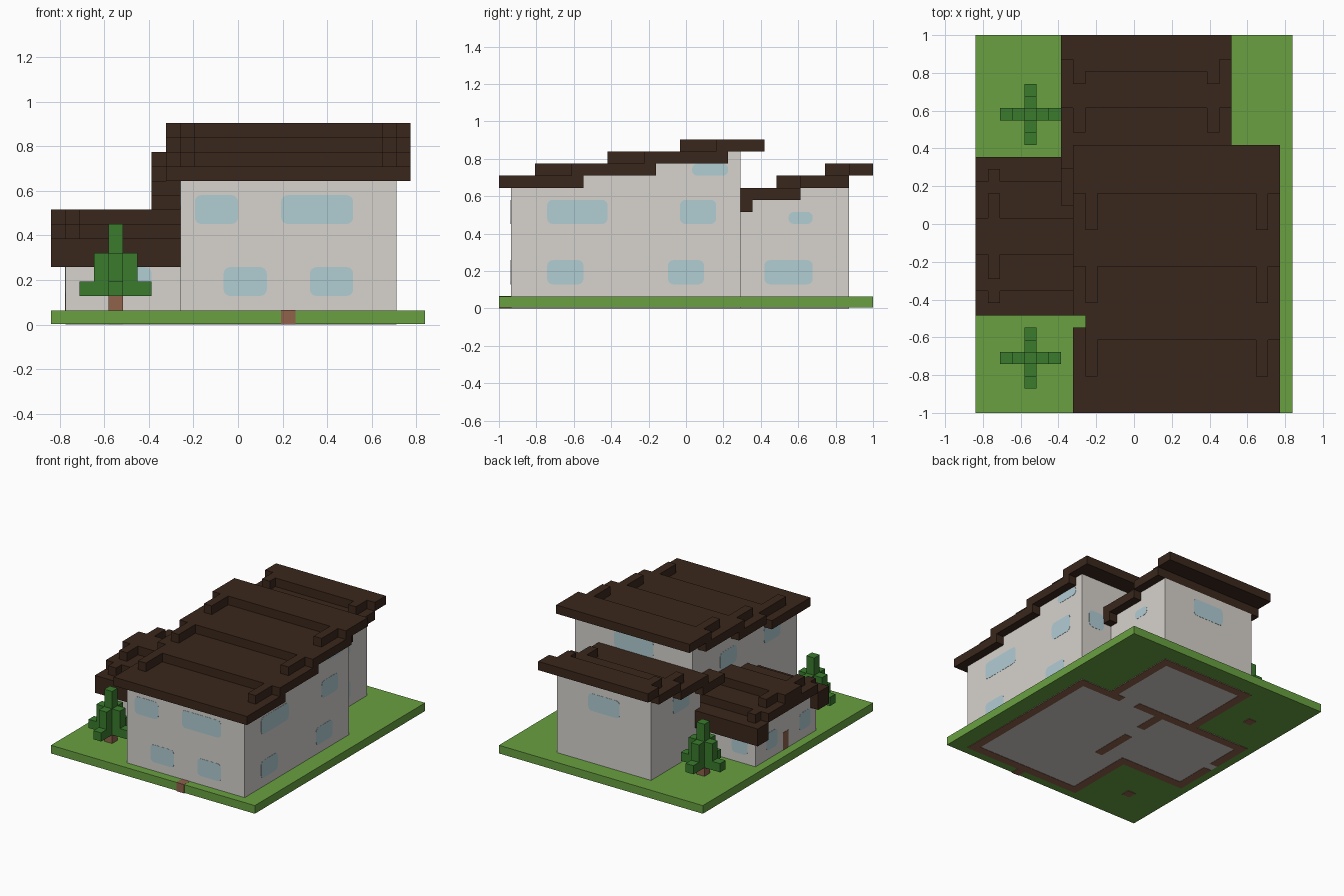
import bpy
import bmesh
from math import cos, sin, pi
from mathutils import Vector

cube = bpy.data.objects.get("Cube")
if cube:
    bpy.data.objects.remove(cube, do_unlink=True)

# The whole model sits on a block grid of 26 x 31 cells
UNIT = 2 / 31
ORIGIN = Vector((-13 * UNIT, -1, 0))
SKIN = 0.0015


def grid(i, j, k):
    return ORIGIN + Vector((i, j, k)) * UNIT


def srgb(r, g, b):
    channels = [c / 255 for c in (r, g, b)]
    return tuple(c / 12.92 if c < 0.04 else ((c + 0.055) / 1.055) ** 2.4
                 for c in channels) + (1,)


def material(name, *rgb):
    mat = bpy.data.materials.new(name)
    mat.use_nodes = True
    colour = srgb(*rgb)
    mat.diffuse_color = colour
    bsdf = next(n for n in mat.node_tree.nodes if n.type == 'BSDF_PRINCIPLED')
    bsdf.inputs["Base Color"].default_value = colour
    bsdf.inputs["Roughness"].default_value = 0.9
    return mat


grass = material("grass green", 104, 160, 64)
roof_brown = material("dark roof brown", 58, 39, 28)
plaster = material("pale plaster", 215, 211, 205)
glass = material("window blue", 177, 205, 212)
leaf = material("leaf green", 58, 123, 45)
bark = material("bark brown", 142, 98, 75)
floor_grey = material("floor grey", 212, 208, 207)


def finish(name, bm, mat):
    bmesh.ops.recalc_face_normals(bm, faces=bm.faces[:])
    mesh = bpy.data.meshes.new(name)
    bm.to_mesh(mesh)
    bm.free()
    mesh.materials.append(mat)
    obj = bpy.data.objects.new(name, mesh)
    bpy.context.scene.collection.objects.link(obj)
    return obj


def blocks(name, mat, *boxes):
    """Boxes given as x, y and z ranges in grid cells, joined in one object."""
    bm = bmesh.new()
    for (x, y, z) in boxes:
        low, high = grid(x[0], y[0], z[0]), grid(x[1], y[1], z[1])
        made = bmesh.ops.create_cube(bm, size=1)["verts"]
        bmesh.ops.scale(bm, vec=high - low, verts=made)
        bmesh.ops.translate(bm, vec=(low + high) / 2, verts=made)
    return finish(name, bm, mat)


def pane(name, axis, side, wall, across, height):
    """Rounded thin pane on the wall at grid line `wall`, facing `side` of axis."""
    bm = bmesh.new()
    radius = 0.45
    ring = []
    for corner in range(4):
        right, top = corner in (0, 3), corner in (0, 1)
        u = across[1] - radius if right else across[0] + radius
        v = height[1] - radius if top else height[0] + radius
        for step in range(5):
            angle = (corner + step / 4) * pi / 2
            a, k = u + radius * cos(angle), v + radius * sin(angle)
            ring.append(grid(wall, a, k) if axis == "x" else grid(a, wall, k))
    face = bm.faces.new([bm.verts.new(p) for p in ring])
    out = Vector((side, 0, 0)) if axis == "x" else Vector((0, side, 0))
    extruded = bmesh.ops.extrude_face_region(bm, geom=[face], use_keep_orig=True)
    moved = [g for g in extruded["geom"] if isinstance(g, bmesh.types.BMVert)]
    bmesh.ops.translate(bm, vec=out * SKIN, verts=moved)
    return finish(name, bm, glass)


# Ground slab, with a path block at its front edge
blocks("lawn", grass, ((0, 26), (0, 31), (0.06, 1)))
blocks("path_block", bark, ((16, 17), (-0.015, 1), (0, 1.015)))

# Footprint on the underside: floors framed by wall lines
RIM, FLOOR = (0, 0.1), (0.03, 0.1)
blocks("floors", floor_grey,
       ((9, 24), (1, 20), FLOOR), ((8, 20), (19, 29), FLOOR), ((1, 10), (9, 20), FLOOR))
foundation = [
    ((9, 24), (1, 2), RIM), ((23, 24), (1, 20), RIM), ((9, 10), (1, 10), RIM),
    ((18, 24), (19, 20), RIM), ((9, 16), (19, 20), RIM),
    ((19, 20), (19, 29), RIM), ((8, 20), (28, 29), RIM), ((8, 9), (19, 29), RIM),
    ((1, 9), (9, 10), RIM), ((1, 2), (9, 14), RIM), ((1, 2), (15, 20), RIM),
    ((1, 9), (19, 20), RIM), ((12, 13), (9, 14), RIM), ((12, 13), (16, 19), RIM)]
blocks("foundation_walls", bark, *foundation)

# Walls, stepped up to meet the roofs
blocks("main_walls", plaster,
       ((9, 24), (1, 20), (1, 10)), ((9, 24), (7, 20), (10, 11)),
       ((9, 24), (13, 20), (11, 12)), ((9, 24), (19, 20), (12, 13)))
blocks("rear_walls", plaster,
       ((8, 20), (20, 29), (1, 9)), ((8, 20), (25, 29), (9, 10)))
blocks("wing_walls", plaster,
       ((1, 9), (9, 20), (1, 4)), ((1, 9), (10, 19), (4, 6)))

# Main roof: four overlapping courses climbing to the back, with rake bars
main_roof = [((8, 25), (0, 7), (10, 11))]
for n in range(1, 4):
    start, level = 6 * n, (10 + n, 11 + n)
    end = 22 if n == 3 else start + 7
    main_roof.append(((9, 25), (start, end), level))
    main_roof.append(((8, 9), (8 if n == 1 else start, end), level))
    for bar in (9, 23):
        main_roof.append(((bar, bar + 1), (start - 3, start), level))
blocks("main_roof", roof_brown, *main_roof)

# Rear roof: courses climbing to the back edge
rear_roof = [
    ((7, 21), (20, 21), (8, 9)), ((7, 21), (20, 25), (9, 10)),
    ((7, 21), (25, 29), (10, 11)),
    ((9, 19), (28, 31), (11, 12)), ((7, 21), (29, 31), (11, 12)),
    ((7, 9), (17, 20), (8, 9))]
for bar in (8, 19):
    rear_roof.append(((bar, bar + 1), (23, 25), (10, 11)))
    rear_roof.append(((bar, bar + 1), (27, 29), (11, 12)))
blocks("rear_roof", roof_brown, *rear_roof)

# Wing roof: small gable with its ridge running left to right
blocks("wing_roof", roof_brown,
       ((0, 9), (8, 10), (4, 6)), ((0, 9), (19, 21), (4, 6)),
       ((0, 9), (10, 19), (6, 7)), ((1, 2), (9, 20), (6, 7)),
       ((0, 9), (13, 16), (7, 8)), ((1, 2), (11, 18), (7, 8)))

# Door in the wing's end wall
blocks("wing_door", bark, ((0.97, 1.1), (14, 15), (1, 3)))

# Windows, by wall: axis, facing side, wall line, then (span, height) pairs
LOW, HIGH, TOP = (2, 4), (7, 9), (10, 12)
windows = {
    "front": ("y", -1, 1, [((10, 13), HIGH), ((16, 21), HIGH), ((12, 15), LOW), ((18, 21), LOW)]),
    "main_right": ("x", 1, 24, [((4, 9), HIGH), ((15, 18), HIGH), ((4, 7), LOW),
                                ((14, 17), LOW), ((16, 19), (11, 12))]),
    "main_left": ("x", -1, 9, [((4, 7), (8, 10)), ((12, 15), (8, 10))]),
    "main_back": ("y", 1, 20, [((14, 19), TOP), ((21, 23), HIGH)]),
    "rear_right": ("x", 1, 20, [((24, 26), (7, 8)), ((22, 26), LOW)]),
    "rear_left": ("x", -1, 8, [((22, 25), HIGH)]),
    "rear_back": ("y", 1, 29, [((12, 16), HIGH)]),
    "wing_front": ("y", -1, 9, [((4, 7), LOW)]),
    "wing_back": ("y", 1, 20, [((2, 4), LOW)]),
    "wing_end": ("x", -1, 1, [((10, 12), LOW), ((16, 18), LOW)]),
}
for wall_name, (axis, side, wall, spans) in windows.items():
    for n, (across, height) in enumerate(spans, 1):
        pane(f"{wall_name}_window_{n}", axis, side, wall, across, height)


# Trees: trunk, then cross-shaped tiers that narrow upward
def tree(name, i, j):
    blocks(name + "_trunk", bark, ((i, i + 1), (j, j + 1), (0, 2)))
    crown = [((i, i + 1), (j, j + 1), (2, 7))]
    for reach, level in ((2, (2, 3)), (1, (3, 5))):
        crown.append(((i - reach, i + 1 + reach), (j, j + 1), level))
        crown.append(((i, i + 1), (j - reach, j + 1 + reach), level))
    blocks(name + "_crown", leaf, *crown)


tree("front_tree", 4, 4)
tree("back_tree", 4, 24)
